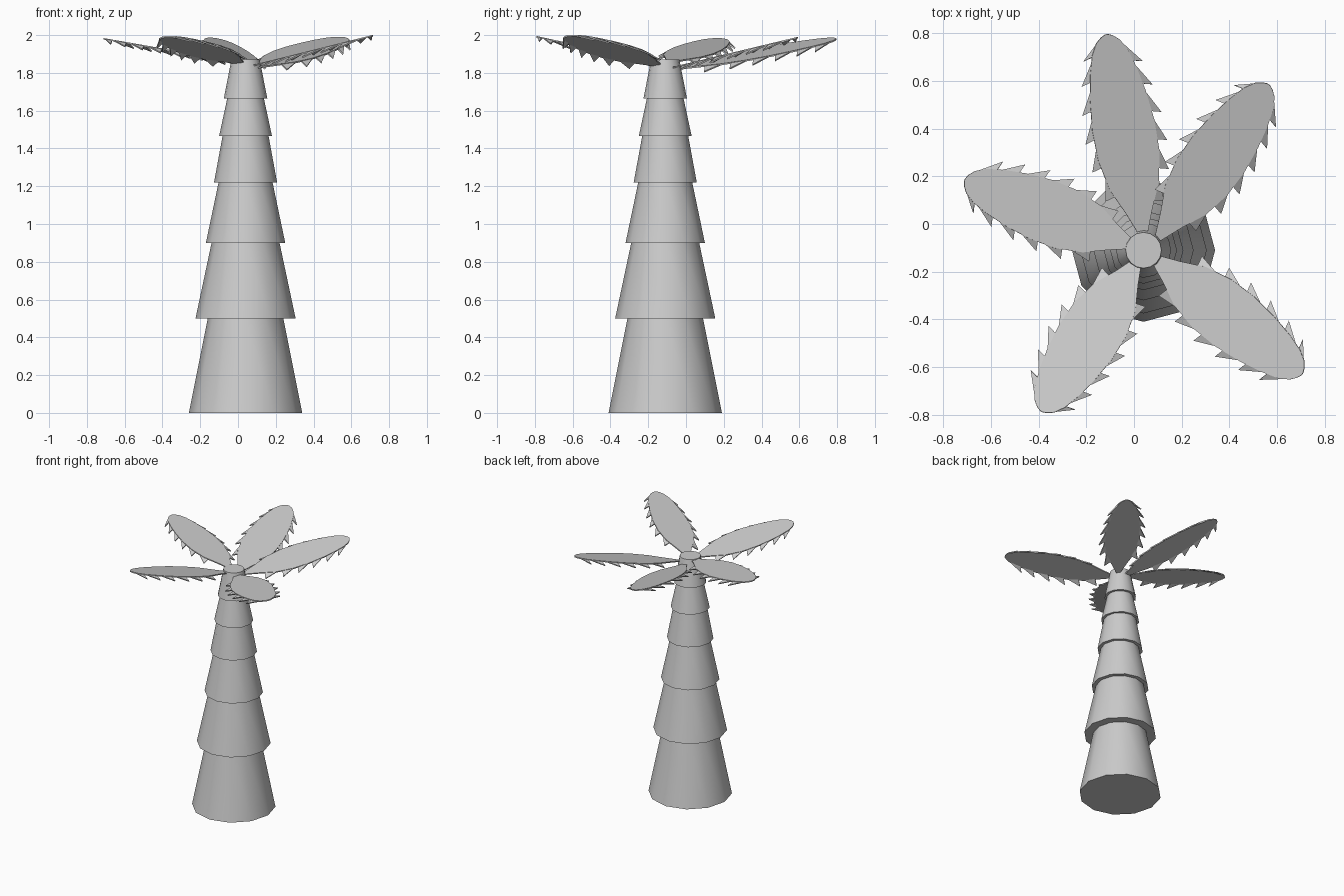
import bpy, math
from mathutils import Vector

if "Cube" in bpy.data.objects:
    bpy.data.objects.remove(bpy.data.objects["Cube"])

CX, CY = 0.04, -0.11

# Trunk: stacked tapering collars (bottom z, top z, bottom radius, top radius)
segments = [(0.0, 0.5, 0.30, 0.20), (0.5, 0.9, 0.265, 0.18),
            (0.9, 1.22, 0.21, 0.143), (1.22, 1.465, 0.167, 0.122),
            (1.465, 1.665, 0.14, 0.097), (1.665, 1.87, 0.115, 0.075)]
for i, (z0, z1, r0, r1) in enumerate(segments):
    bpy.ops.mesh.primitive_cone_add(vertices=12 if i < 5 else 16, radius1=r0, radius2=r1,
                                    depth=z1 - z0, location=(CX, CY, (z0 + z1) / 2))
    bpy.context.object.name = f"trunk_segment_{i + 1}"
    bpy.ops.object.shade_smooth_by_angle(angle=math.radians(40))

# Leaf half-width along its length
PROFILE = [(0, .015), (.12, .055), (.25, .105), (.4, .13), (.55, .132), (.7, .118),
           (.82, .098), (.91, .076), (.965, .05), (.99, .025), (1, .006)]


def half_width(t):
    for (a, wa), (b, wb) in zip(PROFILE, PROFILE[1:]):
        if t <= b:
            return wa + (wb - wa) * (t - a) / (b - a)
    return 0


def leaf(name, base, tip, tip_z, slope):
    """Flat tilted blade with backward-pointing drooping teeth on both edges."""
    base, tip = Vector(base), Vector(tip)
    along = tip - base
    side = Vector((-along.y, along.x)).normalized()

    def point(t, offset, drop=0.0):
        p = base + along * t + side * offset
        z = tip_z + Vector(slope).dot(p - tip) - drop
        return (p.x, p.y, z)

    verts, faces = [], []
    for t, w in PROFILE:
        verts += [point(t, w), point(t, -w)]
    for i in range(len(PROFILE) - 1):
        a = 2 * i
        faces.append((a, a + 1, a + 3, a + 2))
    # teeth
    for s in (1, -1):
        for k, t in enumerate((.19, .34, .48, .62, .76, .88)):
            t += 0.025 * s
            t2 = min(t + 0.10, 0.97)
            n = len(verts)
            verts += [point(t, s * (half_width(t) - .01)),
                      point(t - .015, s * (half_width(t) + .038), .022),
                      point(t2, s * (half_width(t2) - .004))]
            faces.append((n, n + 1, n + 2) if s < 0 else (n, n + 2, n + 1))
    mesh = bpy.data.meshes.new(name)
    mesh.from_pydata(verts, [], faces)
    ob = bpy.data.objects.new(name, mesh)
    bpy.context.collection.objects.link(ob)
    mod = ob.modifiers.new("thickness", 'SOLIDIFY')
    mod.thickness = 0.008
    mod.offset = 0


# Crown of five leaves: base xy, tip xy, tip height, slope in x and y
leaf("leaf_back", (0.04, -0.05), (-0.115, 0.795), 1.98, (-0.2, 0.15))
leaf("leaf_back_right", (0.10, -0.06), (0.565, 0.585), 1.985, (0, 0.24))
leaf("leaf_front_right", (0.08, -0.14), (0.705, -0.63), 1.995, (0.25, 0))
leaf("leaf_front_left", (0.02, -0.15), (-0.39, -0.785), 1.99, (0, -0.22))
leaf("leaf_left", (0.0, -0.09), (-0.71, 0.185), 1.98, (-0.175, 0))
